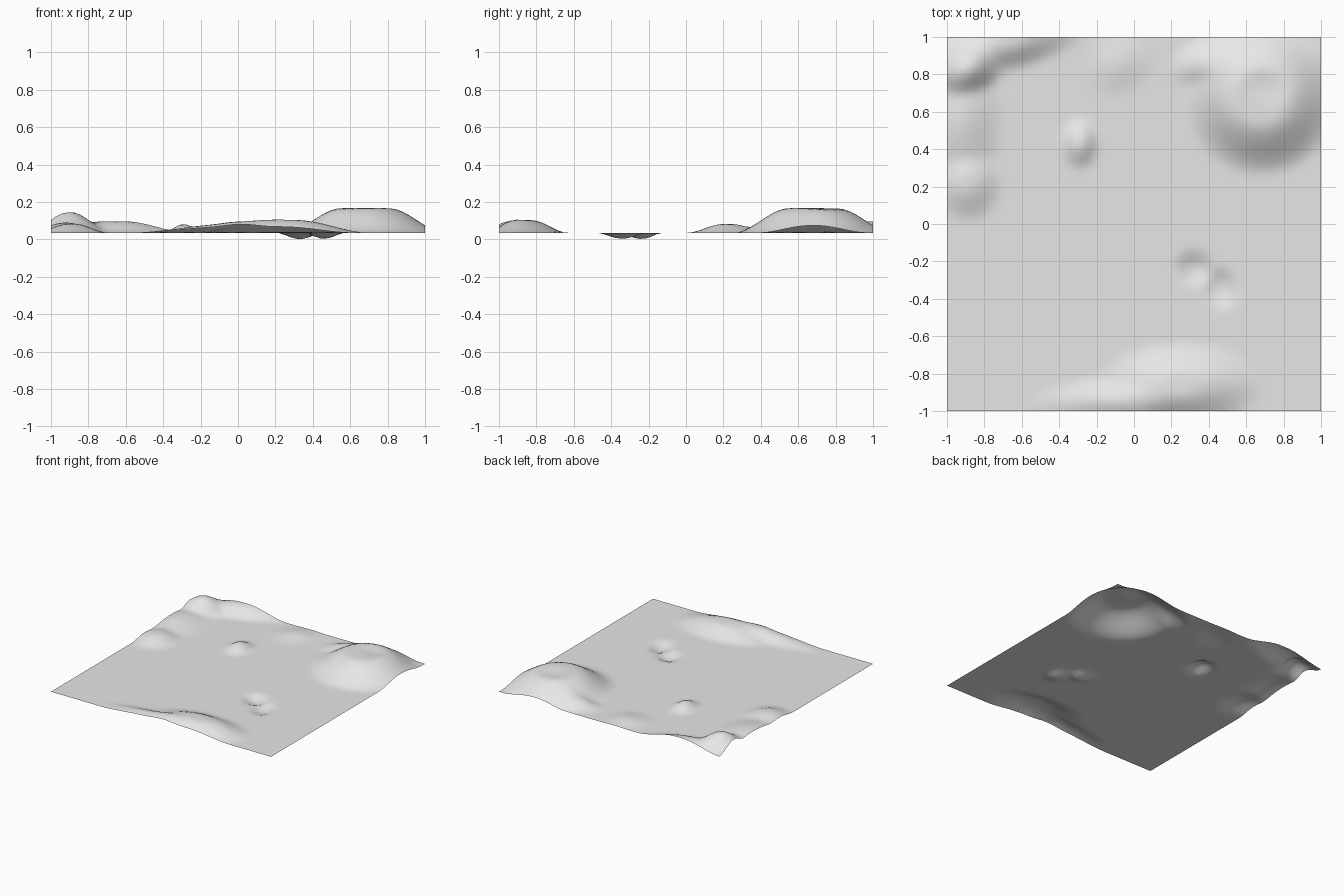
import bpy
import math
from mathutils import Vector

if "Cube" in bpy.data.objects:
    bpy.data.objects.remove(bpy.data.objects["Cube"])

GROUND = 0.035
CELLS = 64


def mound(x, y, cx, cy, rx, ry, angle, height, core):
    """Turned elliptical mound with a flat core and a smooth falloff."""
    p = Vector((x - cx, y - cy))
    a = math.radians(angle)
    u = (p.x * math.cos(a) + p.y * math.sin(a)) / rx
    v = (p.y * math.cos(a) - p.x * math.sin(a)) / ry
    t = max(0.0, min(1.0, (1 - math.hypot(u, v)) / (1 - core)))
    return height * t * t * (3 - 2 * t)


# centre x, centre y, radius x, radius y, turn, height, flat core
HILLS = [
    # broad back left hill
    (0.68, 0.68, 0.43, 0.43, 0, 0.132, 0.3),
    (0.45, 0.86, 0.28, 0.16, 10, 0.06, 0.1),
    # back right corner ridge and its foothills
    (-0.90, 0.83, 0.24, 0.19, 35, 0.11, 0.05),
    (-0.66, 0.98, 0.46, 0.17, 15, 0.062, 0.1),
    (-0.92, 0.56, 0.24, 0.42, 0, 0.055, 0.0),
    (-0.89, 0.22, 0.20, 0.22, 0, 0.048, 0.1),
    # small back swell
    (-0.08, 0.86, 0.22, 0.18, 30, 0.02, 0.0),
    # lone knoll
    (-0.29, 0.43, 0.11, 0.15, 0, 0.045, 0.1),
    # long front ridge
    (0.02, -0.94, 0.62, 0.14, 2, 0.048, 0.1),
    (0.25, -0.86, 0.46, 0.23, 0, 0.068, 0.15),
    (0.02, -0.95, 0.26, 0.16, 0, 0.045, 0.1),
]
PITS = [
    # bent hollow
    (0.33, -0.24, 0.13, 0.11, -30, 0.032, 0.1),
    (0.46, -0.34, 0.11, 0.14, 20, 0.030, 0.1),
    # dimple on the broad hill
    (0.72, 0.74, 0.17, 0.13, 0, 0.010, 0.0),
]


def blend(items, x, y):
    """Merge overlapping mounds softly."""
    return sum(mound(x, y, *m) ** 3 for m in items) ** (1 / 3)


# Terrain sheet
bpy.ops.mesh.primitive_grid_add(x_subdivisions=CELLS, y_subdivisions=CELLS, size=2)
terrain = bpy.context.object
terrain.name = "terrain"
for v in terrain.data.vertices:
    x, y = v.co.x, v.co.y
    v.co.z = max(0.0, GROUND + blend(HILLS, x, y) - blend(PITS, x, y))
bpy.ops.object.shade_smooth()

# Plain grey ground
grey = bpy.data.materials.new("ground_grey")
grey.use_nodes = True
colour = (0.8, 0.8, 0.8, 1)
grey.diffuse_color = colour
grey.node_tree.nodes["Principled BSDF"].inputs["Base Color"].default_value = colour
terrain.data.materials.append(grey)
